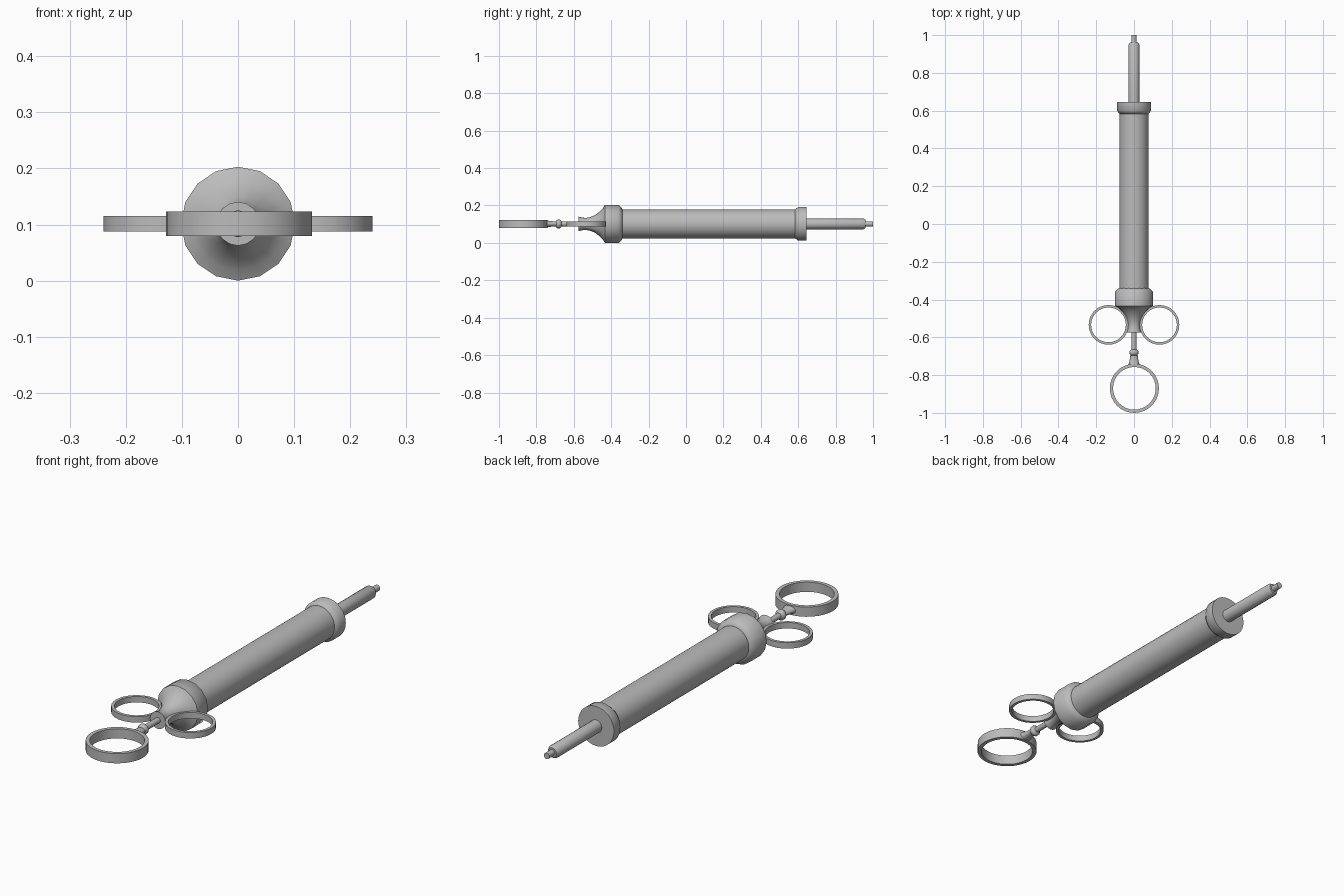
import bpy, bmesh, math

cube = bpy.data.objects.get("Cube")
if cube:
    bpy.data.objects.remove(cube, do_unlink=True)

AXIS_Z = 0.1015

metal = bpy.data.materials.new("grey metal")
metal.use_nodes = True
grey = (0.5, 0.5, 0.5, 1)
metal.diffuse_color = grey
metal.node_tree.nodes["Principled BSDF"].inputs["Base Color"].default_value = grey


def finish(name, bm, location):
    """Turn a bmesh into a smooth-shaded object with sharp edges kept."""
    bmesh.ops.recalc_face_normals(bm, faces=bm.faces)
    mesh = bpy.data.meshes.new(name)
    bm.to_mesh(mesh)
    bm.free()
    mesh.materials.append(metal)
    obj = bpy.data.objects.new(name, mesh)
    obj.location = location
    bpy.context.collection.objects.link(obj)
    bpy.ops.object.select_all(action='DESELECT')
    obj.select_set(True)
    bpy.context.view_layer.objects.active = obj
    bpy.ops.object.shade_smooth_by_angle(angle=math.radians(55))


def bridge(bm, a, b):
    for i in range(len(a)):
        j = (i + 1) % len(a)
        bm.faces.new((a[i], a[j], b[j], b[i]))


def lathe(name, profile, sides=16, flatten=1.0):
    """Revolve (y, radius) points about the long axis, with closed ends."""
    bm = bmesh.new()
    loops = []
    for y, r in profile:
        angles = [math.tau * i / sides for i in range(sides)]
        loops.append([bm.verts.new((r * math.sin(t), y, r * flatten * math.cos(t)))
                      for t in angles])
    for a, b in zip(loops, loops[1:]):
        bridge(bm, a, b)
    bm.faces.new(loops[0])
    bm.faces.new(loops[-1])
    finish(name, bm, (0, 0, AXIS_Z))


def finger_ring(name, x, y, outer, inner, half_height, sides=32):
    """Flat band with a rectangular cross-section."""
    bm = bmesh.new()
    section = [(outer, -half_height), (outer, half_height),
               (inner, half_height), (inner, -half_height)]
    loops = [[bm.verts.new((r * math.cos(math.tau * i / sides),
                            r * math.sin(math.tau * i / sides), z))
              for i in range(sides)] for r, z in section]
    for k in range(4):
        bridge(bm, loops[k], loops[(k + 1) % 4])
    finish(name, bm, (x, y, AXIS_Z))


# Barrel and its two collars
lathe("barrel", [(-0.40, 0.077), (0.62, 0.077)], sides=32)
lathe("rear_collar", [(0.583, 0.077), (0.60, 0.09), (0.645, 0.09)], sides=32)
lathe("front_collar", [(-0.433, 0.1015), (-0.36, 0.1015), (-0.343, 0.085), (-0.34, 0.077)])

# Flared neck in front of the collar
lathe("flared_neck", [(-0.575, 0.039), (-0.555, 0.034), (-0.535, 0.032),
                      (-0.51, 0.037), (-0.485, 0.048), (-0.46, 0.067),
                      (-0.445, 0.083), (-0.434, 0.1013)])

# Nozzle with stepped tip
lathe("nozzle", [(0.64, 0.029), (0.948, 0.029), (0.96, 0.022)])
lathe("nozzle_tip", [(0.95, 0.014), (1.0, 0.014)], sides=12)

# Plunger rod, knob and thumb ring mount
lathe("plunger_rod", [(-0.70, 0.013), (-0.57, 0.013)], sides=12)
lathe("plunger_knob", [(-0.695, 0.017), (-0.686, 0.024), (-0.675, 0.024),
                       (-0.665, 0.014)], sides=12)
lathe("thumb_ring_mount", [(-0.748, 0.032), (-0.735, 0.026), (-0.71, 0.021),
                           (-0.685, 0.019)], sides=12, flatten=0.65)

# Grip rings
finger_ring("thumb_ring", 0.002, -0.87, 0.13, 0.113, 0.022)
for side, label in ((1, "left"), (-1, "right")):
    finger_ring(label + "_finger_ring", side * 0.135, -0.534, 0.105, 0.092, 0.0135)
